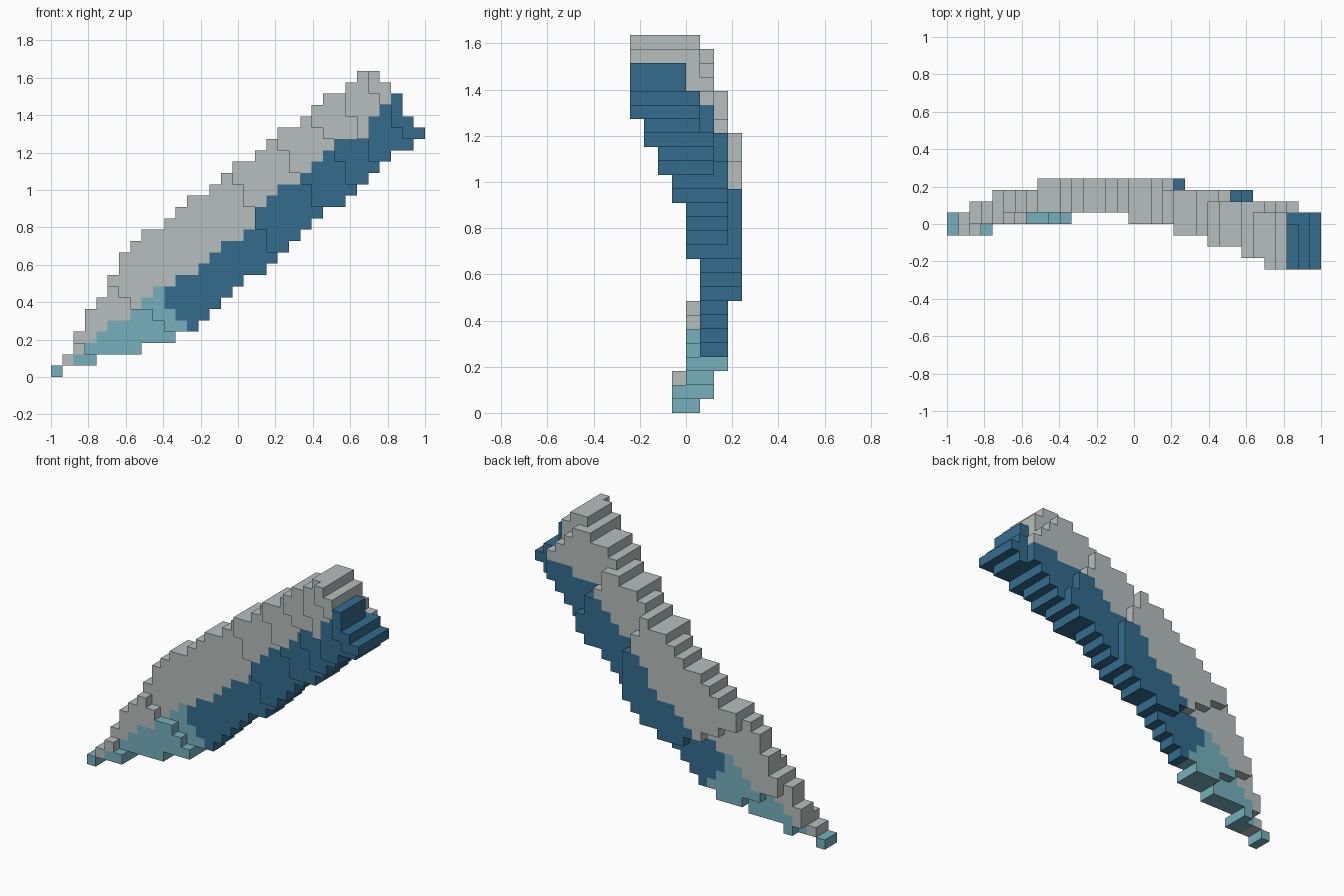
import bpy
import bmesh
from math import floor
from mathutils import Vector

cube = bpy.data.objects.get("Cube")
if cube:
    bpy.data.objects.remove(cube, do_unlink=True)

# Grid of small cubes: columns along x, layers along y, rows along z
COLS, LAYERS, ROWS = 33, 8, 27
UNIT = 2 / COLS

# First column, for each row, that is not pale grey
COLOUR_START = [0, 2, 3, 4, 5, 7, 8, 10 - 1, 11, 13, 14, 15, 17, 18, 18,
                19, 20, 22, 23, 24, 25, 28, 28, 29, 30]

PALETTE = {
    "pale_grey": (0.47, 0.52, 0.51),
    "deep_blue": (0.034, 0.150, 0.270),
    "light_teal": (0.181, 0.434, 0.515),
}
PARTS = {
    "pale_grey": "upper_band",
    "deep_blue": "lower_band",
    "light_teal": "tip_band",
}


def outline(col):
    """Bottom and top rows of the blade at a column."""
    low = max(floor(0.3 * col + 0.81), floor(0.85 * col - 5.38))
    high = min(1.7 * col + 1, 0.75 * col + 7.1, 27.7 - 1.3 * max(0, col - 28))
    return low, min(ROWS, floor(high))


def slant(row, col, top, slope, shift=0.0):
    """Column of a slanting step line that moves right as rows go down."""
    return col + floor(max(0, top - row) * slope + shift)


def front_layer(col, row):
    layer = 5
    if col + row < 5:
        layer = 3
    elif col < floor(15.33 - 1.26 * row):
        layer = 4
    # Each step line on the right brings the front one layer nearer
    steps = ((16, 18, 0.5, 0), (20, 20, 0.66, 0.4), (23, 22, 0.56, 0.9),
             (26, 24, 0.5, 0), (28, 26, 0.67, 0))
    return layer - sum(col >= slant(row, *step) for step in steps)


def back_layer(col, row):
    # Rising steps from the tip
    layer = 5
    layer += col + row >= 4
    layer += col >= slant(row, 4, 5, 2)
    layer += col >= slant(row, 8, 11, 2)
    # Falling steps towards the wide end
    if col > min(20, slant(row, 18, 19, 0.5)):
        layer = min(layer, 7)
    if col > min(26, slant(row, 22, 23, 0.67, 0.4)):
        layer = min(layer, 6)
    if col > min(30, slant(row, 26, 26, 1)):
        layer = min(layer, 5)
    if col >= 30 and row >= 23:
        layer = 4
    return layer


def colour(col, layer, row):
    grey_back = {4: 23, 5: 22, 6: 20, 7: 16}
    if row >= len(COLOUR_START) or col < COLOUR_START[row]:
        return "pale_grey"
    if row >= grey_back.get(layer, ROWS):
        return "pale_grey"
    if col >= 10 and col + row >= 16:
        return "deep_blue"
    return "light_teal"


def make_material(name, rgb):
    mat = bpy.data.materials.new(name)
    mat.use_nodes = True
    mat.diffuse_color = (*rgb, 1)
    shader = mat.node_tree.nodes["Principled BSDF"]
    shader.inputs["Base Color"].default_value = (*rgb, 1)
    shader.inputs["Roughness"].default_value = 0.8
    return mat


# Fill the grid
cells = {}
for col in range(COLS):
    for row in range(*outline(col)):
        for layer in range(front_layer(col, row), back_layer(col, row)):
            cells[(col, layer, row)] = colour(col, layer, row)

# Build one mesh per colour from the exposed cube sides
origin = Vector((-1, -LAYERS * UNIT / 2, 0))
for shade, rgb in PALETTE.items():
    bm = bmesh.new()
    for cell, kind in cells.items():
        if kind != shade:
            continue
        centre = origin + (Vector(cell) + Vector((0.5, 0.5, 0.5))) * UNIT
        for axis in range(3):
            for sign in (-1, 1):
                beside = list(cell)
                beside[axis] += sign
                if tuple(beside) in cells:
                    continue
                out, u, v = Vector(), Vector(), Vector()
                out[axis] = sign * UNIT / 2
                u[(axis + 1) % 3] = sign * UNIT / 2
                v[(axis + 2) % 3] = UNIT / 2
                mid = centre + out
                bm.faces.new([bm.verts.new(mid + p) for p in
                              (-u - v, u - v, u + v, v - u)])
    bmesh.ops.remove_doubles(bm, verts=bm.verts[:], dist=UNIT / 100)
    mesh = bpy.data.meshes.new(PARTS[shade])
    bm.to_mesh(mesh)
    bm.free()
    mesh.materials.append(make_material(shade, rgb))
    part = bpy.data.objects.new(PARTS[shade], mesh)
    bpy.context.collection.objects.link(part)
